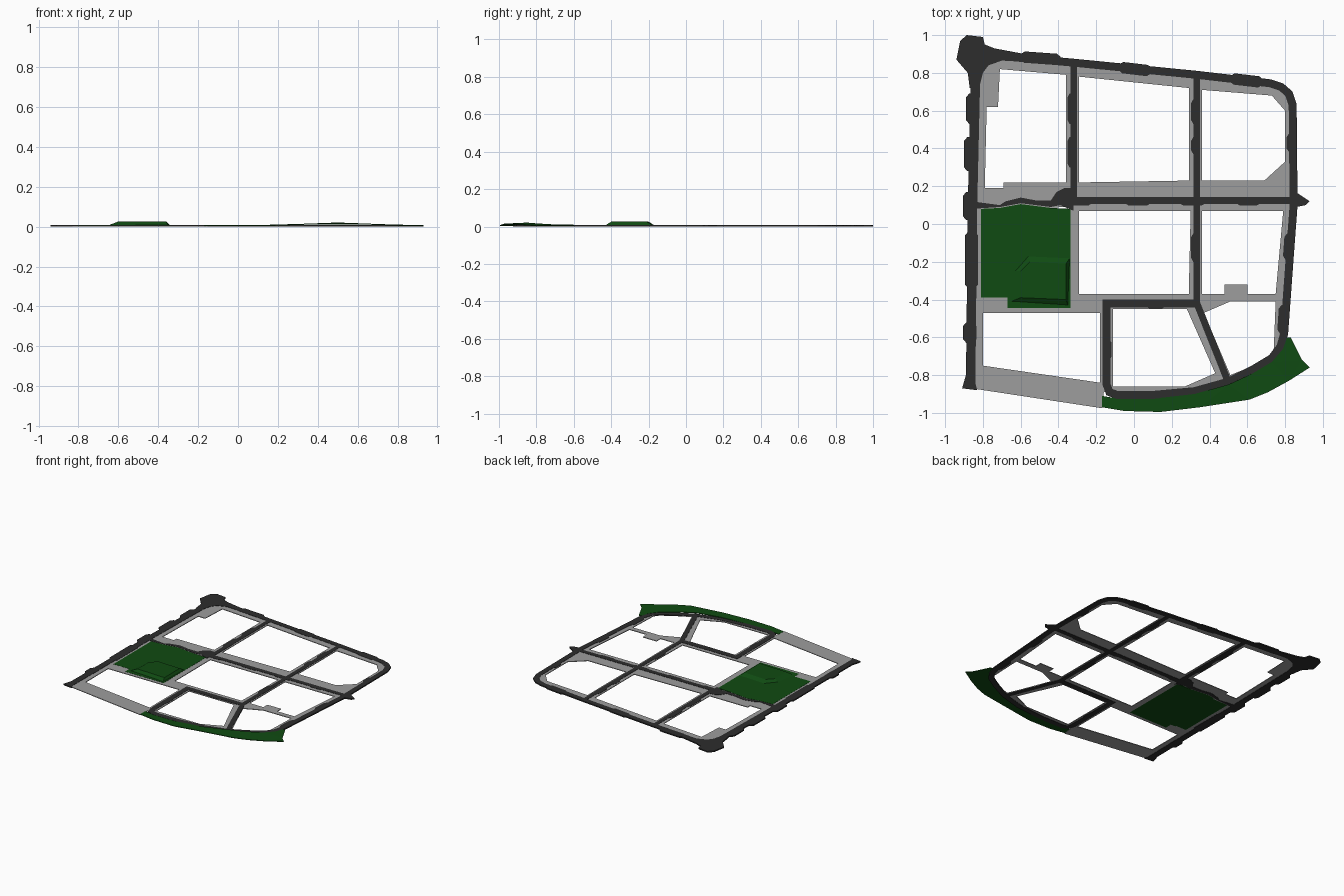
import bpy
import bmesh
from mathutils import Vector

cube = bpy.data.objects.get("Cube")
if cube:
    bpy.data.objects.remove(cube)


def make_material(name, red, green, blue):
    material = bpy.data.materials.new(name)
    material.use_nodes = True
    colour = (red, green, blue, 1)
    material.diffuse_color = colour
    material.node_tree.nodes["Principled BSDF"].inputs["Base Color"].default_value = colour
    return material


ASPHALT = make_material("dark asphalt", .026, .026, .026)
PAVING = make_material("grey paving", .34, .34, .34)
GRASS = make_material("deep green grass", .005, .07, .006)


def add_object(name, bm, material):
    mesh = bpy.data.meshes.new(name)
    bm.to_mesh(mesh)
    bm.free()
    mesh.materials.append(material)
    obj = bpy.data.objects.new(name, mesh)
    bpy.context.scene.collection.objects.link(obj)
    return obj


def slab(name, loops, material, top, thickness, height=None):
    """Flat plate in hundredths of a unit; later loops are holes."""
    bm = bmesh.new()
    for loop in loops:
        verts = [bm.verts.new((x / 100, y / 100, top)) for x, y in loop]
        for first, second in zip(verts, verts[1:] + verts[:1]):
            bm.edges.new((first, second))
    bmesh.ops.triangle_fill(bm, edges=bm.edges[:], use_beauty=True, normal=(0, 0, 1))
    for face in bm.faces:
        face.normal_update()
        if face.normal.z < 0:
            face.normal_flip()
    if height:
        for vert in bm.verts:
            vert.co.z = height(vert.co)
    obj = add_object(name, bm, material)
    solid = obj.modifiers.new("thickness", "SOLIDIFY")
    solid.thickness = thickness
    solid.offset = -1
    return obj


def road(name, path, width):
    """Mitred ribbon along a centre line."""
    points = [Vector(p) for p in path]
    left, right = [], []
    for i, point in enumerate(points):
        before = (point - points[i - 1]).normalized() if i else None
        after = (points[i + 1] - point).normalized() if i + 1 < len(points) else before
        before = before or after
        tangent = (before + after).normalized()
        side = Vector((-tangent.y, tangent.x)) * width / 2 / max(tangent.dot(after), .5)
        left.append(point + side)
        right.append(point - side)
    slab(name, [left + right[::-1]], ASPHALT, .009, .009)


def bay(name, start, end, width):
    """Chamfered widening of a road, such as a parking bay."""
    a, b = Vector(start), Vector(end)
    along = (b - a).normalized()
    side = Vector((-along.y, along.x)) * width / 2
    inner_a, inner_b = a + along * 2, b - along * 2
    slab(name, [[a - side / 2, inner_a - side, inner_b - side, b - side / 2,
                 b + side / 2, inner_b + side, inner_a + side, a + side / 2]],
         ASPHALT, .009, .009)


# Paving: one sheet with an opening for every plot
outline = [(-86, -87), (-17, -97.5), (-16, -89), (10, -91), (32, -88), (50, -83),
           (70, -73), (79, -63), (85, 10), (85, 64), (81, 71), (74, 75),
           (-68, 88), (-81, 88), (-84, 70), (-86, 10)]
openings = {
    "back right plot": [(-71, 82), (-36, 79), (-36, 22), (-69, 22), (-69, 19),
                        (-79, 19), (-78, 62), (-72, 62)],
    "back middle plot": [(-29, 78), (29, 72), (29, 23), (-29, 22)],
    "back left plot": [(36, 71), (73, 68), (80, 60), (80, 33), (69, 23), (36, 23)],
    "park plot": [(-80, 8), (-34, 9), (-34, -44), (-67, -44), (-67, -38), (-80, -38)],
    "middle plot": [(-29, 7), (30, 7), (29, -37), (-29, -37)],
    "side plot": [(36, 7), (79, 7), (75, -37), (60, -37), (60, -32),
                  (48, -32), (48, -37), (36, -37)],
    "front right plot": [(-80, -47), (-18, -47), (-18, -84), (-80, -75)],
    "front middle plot": [(-11, -45), (28, -45), (43, -79), (27, -86), (-11, -86)],
    "front left plot": [(37, -47), (51, -41), (75, -41), (74, -66), (71, -72), (51, -80)],
}
slab("paving", [outline] + list(openings.values()), PAVING, .007, .005)

# Through roads
road("right_avenue", [(-84, 74), (-85.5, 10), (-86.5, -86)], 5)
road("back_and_left_avenue",
     [(-72, 89), (-33, 85.5), (33, 79), (72, 74.5), (78, 72.5), (82, 69),
      (84, 63), (84.5, 10), (83, -10), (79.5, -58), (77.5, -65), (73, -71),
      (63, -77), (50, -83.5), (32, -88.5), (10, -90.5), (-9, -90.5),
      (-13, -89), (-14.5, -85), (-14.5, -42), (33, -42)], 4.2)
road("cross_street", [(-34, 12.5), (85, 12.5)], 3.6)
road("back_street", [(-32, 85), (-32, 12)], 3.4)
road("long_street", [(33.3, 78), (33.3, -43)], 3.4)
road("slanted_street", [(32.5, -40), (50, -84)], 3.6)

# Junctions with irregular kerbs
slab("corner_junction",
     [[(-94, 87), (-92, 97), (-88.5, 100), (-80, 99), (-79, 95), (-74, 93), (-66, 91.5),
       (-58, 90), (-58, 86), (-70, 86.5), (-77, 84), (-80, 80), (-82, 72), (-87, 72),
       (-88, 80)]], ASPHALT, .009, .009)
slab("park_junction",
     [[(-86, 12), (-71, 10), (-68, 12), (-60, 14), (-52, 12.5), (-44, 12.5), (-41, 17),
       (-37, 19), (-32, 19), (-32, 7), (-39, 10), (-44, 9), (-60, 11), (-71, 9),
       (-86, 8)]], ASPHALT, .009, .009)
slab("side_junction", [[(84, 18), (87, 16), (93, 12), (91, 10), (86, 9), (84, 7)]],
     ASPHALT, .009, .009)
slab("front_junction", [[(-89, -80), (-91, -87), (-83, -88), (-85, -80)]],
     ASPHALT, .009, .009)

# Parking bays along the streets
bays = {
    "right_avenue": (7, [((-85.5, 69), (-85.5, 53)), ((-86.5, 46), (-86.5, 28)),
                         ((-87, 17), (-87, 2)), ((-86, -4), (-86, -34)),
                         ((-87, -52), (-87, -63))]),
    "back_avenue": (6, [((-60, 88.5), (-39, 87)), ((-8, 83), (9, 81)),
                        ((51, 77), (68, 75))]),
    "left_avenue": (5.5, [((83.5, 48), (83.5, 38)), ((82.5, -5), (81.5, -19)),
                          ((79.5, -43), (78.5, -58))]),
    "back_street": (4.5, [((-33, 69), (-33, 53)), ((-33, 46), (-33, 30))]),
    "long_street": (4.5, [((32.5, 66), (32.5, 53)), ((32.5, 46), (32.5, 37)),
                          ((32.5, -5), (32.5, -20))]),
    "cross_street": (4.2, [((-34, 12), (-22, 12)), ((-5, 12), (9, 12)),
                           ((24, 12), (38, 12)), ((54, 12), (67, 12))]),
    "inner_street": (4.4, [((6, -42.5), (17, -42.5)), ((-14, -61), (-14, -72))]),
}
for street, (width, spans) in bays.items():
    for start, end in spans:
        bay(street + "_bay", start, end, width)

# Park lawn with a raised mound
slab("park_lawn", [[(-81, 8), (-71, 8.5), (-60, 10.5), (-44, 8.5), (-33.5, 8), (-33.5, -44.5),
                    (-67, -44.5), (-67, -39), (-81, -39)]], GRASS, .008, .006)
bm = bmesh.new()
base = [(-65, -41), (-35, -43), (-34, -18), (-56, -17), (-63, -25)]
crown = [(-60, -39), (-36, -40), (-36, -21), (-55, -20), (-60, -25)]
low = [bm.verts.new((x / 100, y / 100, .007)) for x, y in base]
high = [bm.verts.new((x / 100, y / 100, .026)) for x, y in crown]
bm.faces.new(high)
for i in range(len(low)):
    j = (i + 1) % len(low)
    bm.faces.new((low[i], low[j], high[j], high[i]))
add_object("park_mound", bm, GRASS)


# Grass bank around the front left corner, highest part way along
def bank_height(co):
    return .008 + .013 * max(0, 1 - abs(co.x - .5) / .35)


bank = [(-17, -91), (-11, -92), (10, -92.5), (32, -90), (50, -85), (63, -79), (73, -73),
        (79, -66), (81, -60), (83, -60), (86, -66), (89, -72), (93, -76), (82, -83),
        (71, -89), (61, -93), (35, -97), (14, -99.5), (-5, -99), (-17, -97)]
slab("grass_bank", [bank], GRASS, .008, .005, bank_height)
